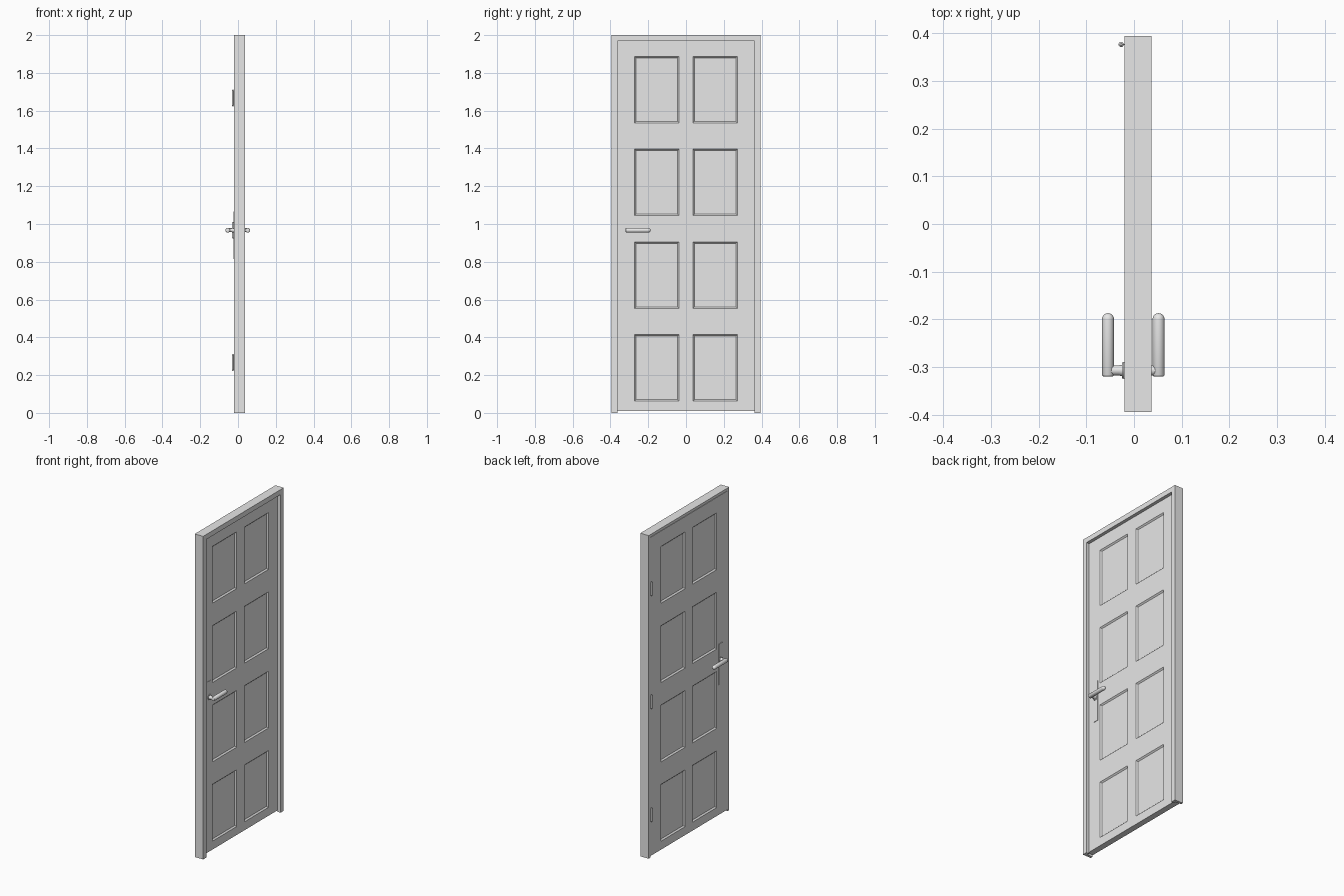
import bpy, bmesh, math
from mathutils import Vector

if "Cube" in bpy.data.objects:
    bpy.data.objects.remove(bpy.data.objects["Cube"])

paint = bpy.data.materials.new("light_grey")
paint.diffuse_color = (0.8, 0.8, 0.8, 1)
paint.use_nodes = True
paint.node_tree.nodes["Principled BSDF"].inputs["Base Color"].default_value = paint.diffuse_color


def finish(name, bm, smooth=False):
    bmesh.ops.remove_doubles(bm, verts=bm.verts, dist=1e-5)
    bmesh.ops.recalc_face_normals(bm, faces=bm.faces)
    me = bpy.data.meshes.new(name)
    bm.to_mesh(me)
    bm.free()
    ob = bpy.data.objects.new(name, me)
    bpy.context.collection.objects.link(ob)
    me.materials.append(paint)
    if smooth:
        bpy.ops.object.select_all(action='DESELECT')
        ob.select_set(True)
        bpy.context.view_layer.objects.active = ob
        bpy.ops.object.shade_smooth_by_angle(angle=math.radians(40))
    return ob


def lathe(bm, origin, axis, profile, n=32):
    """Revolve (distance along axis, radius) points about an axis."""
    axis, origin = Vector(axis).normalized(), Vector(origin)
    u = axis.orthogonal().normalized()
    v = axis.cross(u)
    rings = []
    for d, r in profile:
        rings.append([bm.verts.new(origin + axis * d + (u * math.cos(a) + v * math.sin(a)) * r)
                      for a in (2 * math.pi * i / n for i in range(n))])
    for a, b in zip(rings, rings[1:]):
        for i in range(n):
            j = (i + 1) % n
            bm.faces.new((a[i], a[j], b[j], b[i]))
    bm.faces.new(rings[0])
    bm.faces.new(rings[-1])


def box(name, x0, x1, y0, y1, z0, z1):
    bm = bmesh.new()
    bmesh.ops.create_cube(bm, size=1)
    for v in bm.verts:
        v.co = ((x0 + x1) / 2 + v.co.x * (x1 - x0), (y0 + y1) / 2 + v.co.y * (y1 - y0),
                (z0 + z1) / 2 + v.co.z * (z1 - z0))
    return finish(name, bm)


# Door frame: rebated section swept up one jamb, across the head, down the other
W, H = 0.394, 2.0
XB, XL, XF = -0.02, 0.017, 0.037
section = [(XB, 0), (XB, 0.016), (XL, 0.016), (XL, 0.031), (XF, 0.031), (XF, 0)]
bm = bmesh.new()
stations = []
for s, top in ((-1, 0), (-1, 1), (1, 1), (1, 0)):
    stations.append([bm.verts.new((x, s * (W - o), (H - o) if top else 0)) for x, o in section])
for a, b in zip(stations, stations[1:]):
    for i in range(6):
        j = (i + 1) % 6
        bm.faces.new((a[i], a[j], b[j], b[i]))
bm.faces.new(stations[0])
bm.faces.new(stations[-1])
finish("door_frame", bm)

# Door leaf: grid faces both sides, with panel cells sunk behind a sloped moulding
LY, Z0, Z1 = 0.3755, 0.01, 1.982
ys = [-LY, -0.272, -0.037, 0.037, 0.272, LY]
zs = [Z0]
for k in range(4):
    zs += [0.062 + 0.491 * k, 0.062 + 0.491 * k + 0.352]
zs.append(Z1)
bm = bmesh.new()
panels = []
sides = []
for x in (XB, XL):
    g = [[bm.verts.new((x, y, z)) for z in zs] for y in ys]
    sides.append(g)
    for i in range(len(ys) - 1):
        for j in range(len(zs) - 1):
            f = bm.faces.new((g[i][j], g[i + 1][j], g[i + 1][j + 1], g[i][j + 1]))
            if i % 2 and j % 2:
                panels.append(f)
rims = [[g[i][0] for i in range(len(ys))] + g[-1][1:] +
        [g[i][-1] for i in range(len(ys) - 2, -1, -1)] + g[0][-2:0:-1] for g in sides]
n = len(rims[0])
for i in range(n):
    j = (i + 1) % n
    bm.faces.new((rims[0][i], rims[0][j], rims[1][j], rims[1][i]))
bmesh.ops.recalc_face_normals(bm, faces=bm.faces)
bmesh.ops.inset_individual(bm, faces=panels, thickness=0.011, depth=-0.008)
finish("door_leaf", bm)

# Lever handles and back plates, mirrored about the leaf centre
HY, HZ, R = -0.307, 0.967, 0.0125
dome = [(0.120 + R * math.sin(a), max(R * math.cos(a), 0.0004))
        for a in (math.pi / 2 * i / 8 for i in range(9))]
for side, face, label in ((-1, XB, "back"), (1, XL, "front")):
    bm = bmesh.new()
    lathe(bm, (face, HY, HZ), (side, 0, 0),
          [(0, 0.017), (0.005, 0.017), (0.005, 0.012), (0.012, 0.0105), (0.035, 0.0105)])
    lathe(bm, (face + side * 0.0345, HY - R, HZ), (0, 1, 0),
          [(0, 0.0095), (0.001, 0.0115), (0.003, R)] + dome)
    finish(label + "_lever", bm, True)
    a, b = sorted((face, face + side * 0.0025))
    box(label + "_plate", a, b, HY - 0.018, HY + 0.018, 0.815, 1.067)

# Three hinges: knuckle with tips, and a thin flap in the gap
for k, z in enumerate((0.267, 0.967, 1.667)):
    bm = bmesh.new()
    lathe(bm, (-0.027, 0.3765, z - 0.044), (0, 0, 1),
          [(0, 0.002), (0.003, 0.0045), (0.004, 0.0055), (0.084, 0.0055),
           (0.085, 0.0045), (0.088, 0.002)], 20)
    finish("hinge_knuckle_%d" % (k + 1), bm, True)
    box("hinge_flap_%d" % (k + 1), -0.026, 0.01, 0.3756, 0.3778, z - 0.04, z + 0.04)
